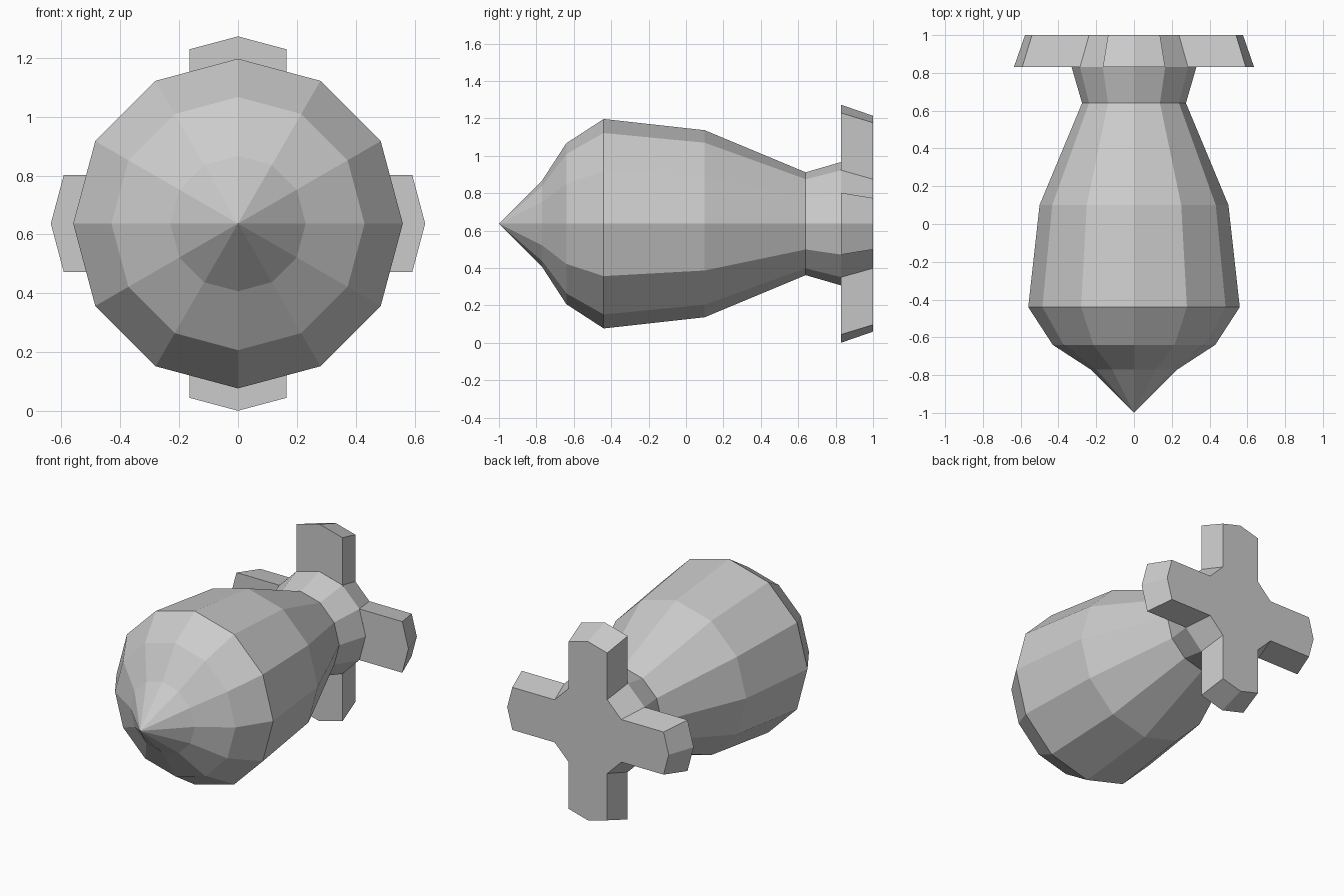
import bpy, bmesh
from math import sin, cos, radians

if "Cube" in bpy.data.objects:
    bpy.data.objects.remove(bpy.data.objects["Cube"])

AXIS_Z = 0.637
SIDES = 12


def finish(bm, name):
    bmesh.ops.recalc_face_normals(bm, faces=bm.faces)
    mesh = bpy.data.meshes.new(name)
    bm.to_mesh(mesh)
    bm.free()
    obj = bpy.data.objects.new(name, mesh)
    obj.location.z = AXIS_Z
    bpy.context.collection.objects.link(obj)
    return obj


def bridge(bm, a, b):
    n = len(a)
    for i in range(n):
        j = (i + 1) % n
        bm.faces.new((a[i], a[j], b[j], b[i]))


# Body: 12-sided lathe along y, pointed nose, open where the tail joins
profile = [(-0.77, 0.23), (-0.64, 0.43), (-0.44, 0.56),
           (0.10, 0.50), (0.64, 0.275), (0.83, 0.33)]
bm = bmesh.new()
nose = bm.verts.new((0, -1, 0))
rings = []
for y, r in profile:
    rings.append([bm.verts.new((r * cos(radians(30 * k)), y, r * sin(radians(30 * k))))
                  for k in range(SIDES)])
for k in range(SIDES):
    bm.faces.new((nose, rings[0][k], rings[0][(k + 1) % SIDES]))
for a, b in zip(rings, rings[1:]):
    bridge(bm, a, b)
finish(bm, "body")


# Tail: cross of four fins with pointed tips, tapering toward the back
def cross(bm, y, root, half, corner, tip):
    fin = [(root, -half), (corner, -half), (tip, 0), (corner, half), (root, half)]
    verts = []
    for c, s in ((1, 0), (0, 1), (-1, 0), (0, -1)):
        verts += [bm.verts.new((u * c - v * s, y, u * s + v * c)) for u, v in fin]
    return verts


bm = bmesh.new()
front = cross(bm, 0.83, 0.286, 0.165, 0.592, 0.636)
back = cross(bm, 1.0, 0.238, 0.1375, 0.54, 0.577)
bridge(bm, front, back)
bm.faces.new(back)
# front faces of the fins, meeting the rim of the body
for i, (c, s) in enumerate(((1, 0), (0, 1), (-1, 0), (0, -1))):
    rim = bm.verts.new((0.33 * c, 0.83, 0.33 * s))
    bm.faces.new(front[5 * i:5 * i + 5] + [rim])
finish(bm, "tail_fins")
